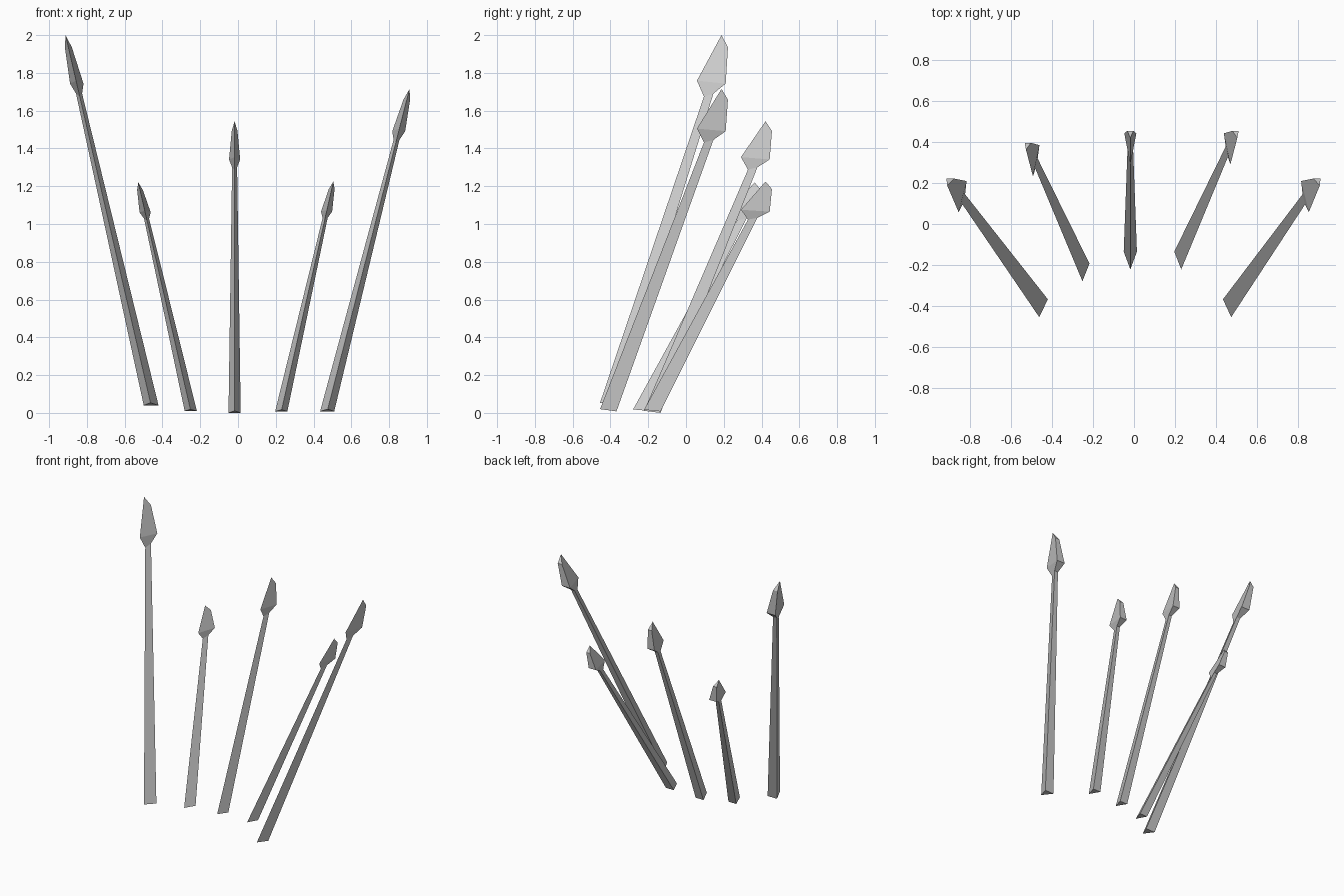
import bpy

cube = bpy.data.objects.get("Cube")
if cube:
    bpy.data.objects.remove(cube, do_unlink=True)

grey = bpy.data.materials.new("light grey")
grey.use_nodes = True
colour = (0.6, 0.6, 0.6, 1)
grey.diffuse_color = colour
grey.node_tree.nodes["Principled BSDF"].inputs["Base Color"].default_value = colour

# Triangular sections: front y, front height, back y, back height, half width
SECTIONS = [
    (0.0, 0.007, 0.087, 0.0, 0.034),      # foot
    (0.55, 0.834, 0.60, 0.842, 0.014),    # neck
    (0.513, 0.877, 0.665, 0.869, 0.031),  # flare of the head
    (0.643, 1.0, 0.677, 0.967, 0.016),    # cut tip
]


def spear(name, x, y, lean, foot, top, width):
    """Three-sided shaft and head, leaning back and to one side."""
    verts = []
    for fy, fz, by, bz, half in SECTIONS:
        for dx, dy, h in ((0, fy, fz), (half, by, bz), (-half, by, bz)):
            verts.append((x + lean * h + dx * width, y + dy, foot + h * (top - foot)))
    faces = [(2, 1, 0)]
    for ring in range(len(SECTIONS) - 1):
        a = ring * 3
        for i in range(3):
            j = (i + 1) % 3
            faces.append((a + i, a + j, a + j + 3, a + i + 3))
    last = len(verts) - 3
    faces.append((last, last + 1, last + 2))
    mesh = bpy.data.meshes.new(name)
    mesh.from_pydata(verts, [], faces)
    mesh.materials.append(grey)
    obj = bpy.data.objects.new(name, mesh)
    bpy.context.collection.objects.link(obj)


# Fan of five spears
spear("outer_right_spear", -0.46, -0.455, -0.453, 0.04, 2.0, 1.15)
spear("inner_right_spear", -0.25, -0.28, -0.278, 0.01, 1.22, 0.95)
spear("middle_spear", -0.018, -0.222, 0.0, 0.0, 1.544, 0.95)
spear("inner_left_spear", 0.229, -0.222, 0.276, 0.008, 1.225, 0.95)
spear("outer_left_spear", 0.472, -0.455, 0.436, 0.008, 1.715, 1.1)
